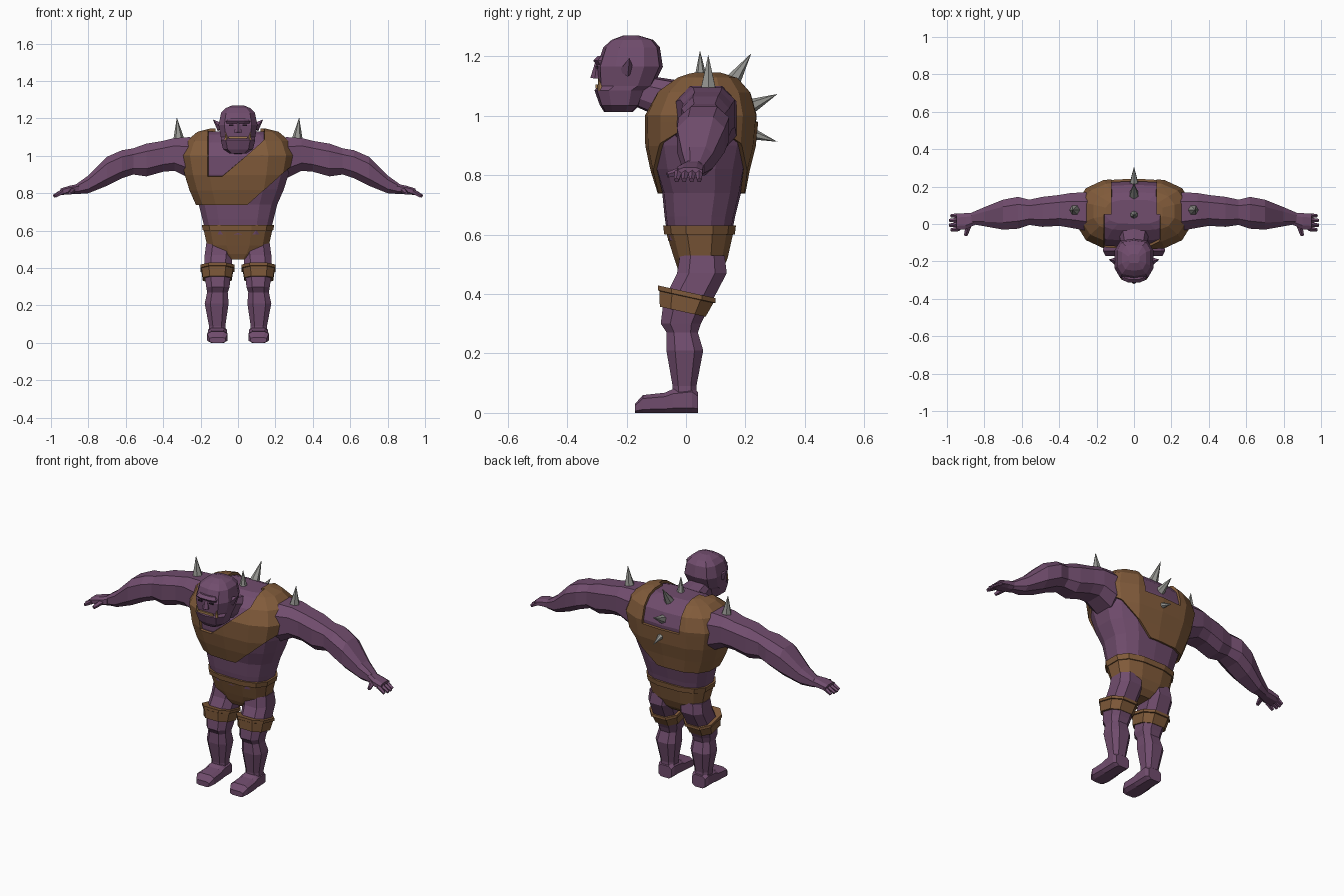
import bpy, bmesh, math
from mathutils import Vector

cube = bpy.data.objects.get("Cube")
if cube:
    bpy.data.objects.remove(cube, do_unlink=True)


def material(name, rgb):
    m = bpy.data.materials.new(name)
    m.use_nodes = True
    m.diffuse_color = (*rgb, 1)
    m.node_tree.nodes["Principled BSDF"].inputs["Base Color"].default_value = (*rgb, 1)
    return m


skin = material("purple skin", (.165, .074, .155))
leather = material("brown leather", (.22, .105, .043))
metal = material("grey spike", (.31, .31, .29))
tooth = material("tan tooth", (.36, .2, .08))
dark = material("dark eye", (.03, .015, .03))


def finish(name, bm, mat, mirror=False):
    bmesh.ops.recalc_face_normals(bm, faces=bm.faces)
    me = bpy.data.meshes.new(name)
    bm.to_mesh(me)
    bm.free()
    me.materials.append(mat)
    ob = bpy.data.objects.new(name, me)
    bpy.context.collection.objects.link(ob)
    if mirror:
        ob.modifiers.new("mirror", "MIRROR").use_mirror_merge = False
    return ob


def loft(axis, rings, sides=10, square=.75, tilt=0):
    """Rings are (position on axis, low a, high a, low b, high b) in the other two axes."""
    bm = bmesh.new()
    order = {"x": (1, 2), "y": (0, 2), "z": (0, 1)}[axis]
    loops = []
    for t, a0, a1, b0, b1 in rings:
        loop = []
        for i in range(sides):
            ang = math.tau * (i + .5) / sides
            grow = 1 / math.cos(math.pi / sides)
            c, s = (max(-1, min(1, math.copysign(abs(f) ** square, f) * grow))
                    for f in (math.cos(ang), math.sin(ang)))
            co = Vector((t, t, t))
            co[order[0]] = (a0 + a1) / 2 + c * (a1 - a0) / 2
            co[order[1]] = (b0 + b1) / 2 + s * (b1 - b0) / 2
            co.z += tilt * co.y
            loop.append(bm.verts.new(co))
        loops.append(loop)
    for p, q in zip(loops, loops[1:]):
        for i in range(sides):
            j = (i + 1) % sides
            bm.faces.new((p[i], p[j], q[j], q[i]))
    bm.faces.new(loops[0])
    bm.faces.new(loops[-1])
    bmesh.ops.recalc_face_normals(bm, faces=bm.faces)
    bm.normal_update()
    return bm


def sym(*rows):
    """Rings centred on x = 0: (position, half width, low, high)."""
    return [(t, -w, w, lo, hi) for t, w, lo, hi in rows]


def spike(name, base, tip, r, mat=metal, r_tip=0, sides=6, mirror=False):
    base, tip = Vector(base), Vector(tip)
    d = tip - base
    bm = bmesh.new()
    bmesh.ops.create_cone(bm, cap_ends=True, segments=sides, radius1=r, radius2=r_tip, depth=d.length)
    rot = d.to_track_quat("Z", "Y")
    for v in bm.verts:
        v.co = rot @ v.co + (base + tip) / 2
    return finish(name, bm, mat, mirror)


def box(name, centre, size, mat, mirror=False):
    bm = bmesh.new()
    bmesh.ops.create_cube(bm, size=1)
    for v in bm.verts:
        v.co = Vector(c + s * k for c, s, k in zip(centre, size, v.co))
    return finish(name, bm, mat, mirror)


# Torso
torso = sym((.58, .17, -.06, .15), (.66, .19, -.072, .165), (.74, .21, -.08, .185),
            (.82, .245, -.105, .2), (.9, .27, -.122, .22), (1, .29, -.125, .23),
            (1.07, .265, -.09, .21), (1.115, .21, -.035, .17), (1.13, .15, 0, .13))
finish("torso", loft("z", torso, 14), skin)

# Slanted harness: an offset torso shell, cut along straight hems
bm = loft("z", torso, 14)
for v in bm.verts:
    v.co += v.normal * .008
cuts = [((0, 0, .74), (0, 0, 1)), ((.05, 0, .74), (-.9, 0, 1)), ((0, 0, .89), (0, 0, 1)),
        ((-.085, 0, .89), (-.85, 0, 1)), ((-.16, 0, 0), (1, 0, 0)), ((.14, 0, 0), (1, 0, 0)),
        ((-.12, 0, 0), (1, 0, 0)), ((.12, 0, 0), (1, 0, 0)), ((0, .05, 0), (0, 1, 0)),
        ((0, 0, .98), (0, 0, 1))]
for co, no in cuts:
    bmesh.ops.bisect_plane(bm, geom=bm.verts[:] + bm.edges[:] + bm.faces[:], dist=1e-5,
                           plane_co=co, plane_no=no)


def covered(p):
    if p.z < .74 + max(0, .9 * (p.x - .05)):
        return False
    if p.y < .05:
        return not (-.16 < p.x < .14 and p.z > .89 + max(0, .85 * (p.x + .085)))
    return not (abs(p.x) < .12 and p.z > .98)


bare = [f for f in bm.faces if not covered(f.calc_center_median())]
bmesh.ops.delete(bm, geom=bare, context="FACES")
harness = finish("harness", bm, leather)
solid = harness.modifiers.new("thickness", "SOLIDIFY")
solid.thickness, solid.offset = .014, 0

# Hip wrap and belt
finish("hip_wrap", loft("z", sym((.445, .07, -.01, .09), (.475, .12, -.025, .12),
                                 (.52, .165, -.04, .14), (.61, .185, -.068, .16)), 12), leather)
finish("belt", loft("z", sym((.6, .188, -.073, .164), (.63, .194, -.077, .168)), 12), leather)

# Neck and head
finish("neck", loft("y", sym((-.19, .055, 1.04, 1.14), (-.1, .07, 1, 1.13),
                             (.03, .1, .93, 1.11))), skin)
finish("head", loft("z", sym((1.012, .045, -.275, -.18), (1.035, .08, -.29, -.155),
                             (1.085, .092, -.308, -.135), (1.1, .092, -.295, -.11),
                             (1.165, .104, -.3, -.078), (1.23, .09, -.278, -.088),
                             (1.255, .065, -.25, -.11), (1.27, .03, -.21, -.16)), 10), skin)
finish("brow", loft("z", sym((1.172, .06, -.302, -.25), (1.185, .065, -.312, -.25),
                             (1.2, .05, -.297, -.25)), 8), skin)
spike("nose", (0, -.3, 1.125), (0, -.296, 1.185), .022, skin, .008, 5)
box("mouth", (0, -.3, 1.098), (.1, .009, .012), tooth)
box("eye", (.036, -.3, 1.163), (.024, .008, .008), dark, True)
spike("tusk", (.062, -.288, 1.085), (.066, -.294, 1.13), .011, tooth, sides=5, mirror=True)
spike("ear", (.09, -.2, 1.15), (.135, -.19, 1.195), .026, skin, sides=4, mirror=True)

# Arms
finish("arm", loft("x", [(.17, -.01, .15, .93, 1.08), (.26, -.035, .17, .88, 1.1),
                         (.34, -.02, .165, .92, 1.095), (.4, -.01, .155, .915, 1.08),
                         (.49, -.015, .145, .89, 1.065), (.56, -.005, .13, .9, 1.04),
                         (.62, -.025, .145, .88, 1.03), (.7, -.03, .13, .84, .995),
                         (.8, -.012, .09, .8, .895), (.87, .0, .06, .795, .845)], 8),
       skin, True)
finish("palm", loft("x", [(.85, -.005, .06, .797, .85), (.9, -.028, .058, .795, .84),
                          (.95, -.03, .055, .79, .825)], 8), skin, True)
for i in range(4):
    y = .044 - .023 * i
    reach = .99 - .008 * abs(i - 1.5)
    spike(f"finger_{i + 1}", (.935, y, .81), (reach, y * 1.1 - .004, .783), .014, skin, .009, 5, True)
spike("thumb", (.885, -.01, .815), (.9, -.062, .8), .016, skin, .01, 5, True)

# Legs and feet
finish("leg", loft("z", [(.53, .02, .17, -.02, .13), (.47, .028, .178, -.03, .137),
                         (.38, .038, .182, -.075, .09), (.3, .045, .17, -.085, .05),
                         (.27, .055, .165, -.065, .04), (.21, .05, .178, -.066, .058),
                         (.09, .068, .155, -.045, .035), (.03, .065, .158, -.045, .037)], 8),
       skin, True)
finish("foot", loft("y", [(.04, .068, .152, 0, .07), (.02, .06, .16, 0, .088),
                          (-.045, .06, .16, 0, .08), (-.07, .058, .162, 0, .068),
                          (-.145, .055, .165, 0, .06), (-.172, .068, .152, 0, .03)], 8, .6),
       skin, True)
finish("thigh_band", loft("z", [(.338, .034, .188, -.088, .066), (.39, .026, .195, -.09, .092),
                                (.392, .02, .2, -.094, .1), (.408, .02, .2, -.094, .1)],
                          8, tilt=-.22), leather, True)

# Spikes on shoulders and spine
spike("shoulder_spike", (.315, .075, 1.07), (.327, .075, 1.205), .034, mirror=True)
for i, (base, tip, r) in enumerate([((0, .05, 1.11), (0, .047, 1.22), .025),
                                    ((0, .14, 1.09), (0, .22, 1.21), .034),
                                    ((0, .215, 1.03), (0, .308, 1.073), .026),
                                    ((0, .22, .94), (0, .308, .912), .02)]):
    spike(f"spine_spike_{i + 1}", base, tip, r)
